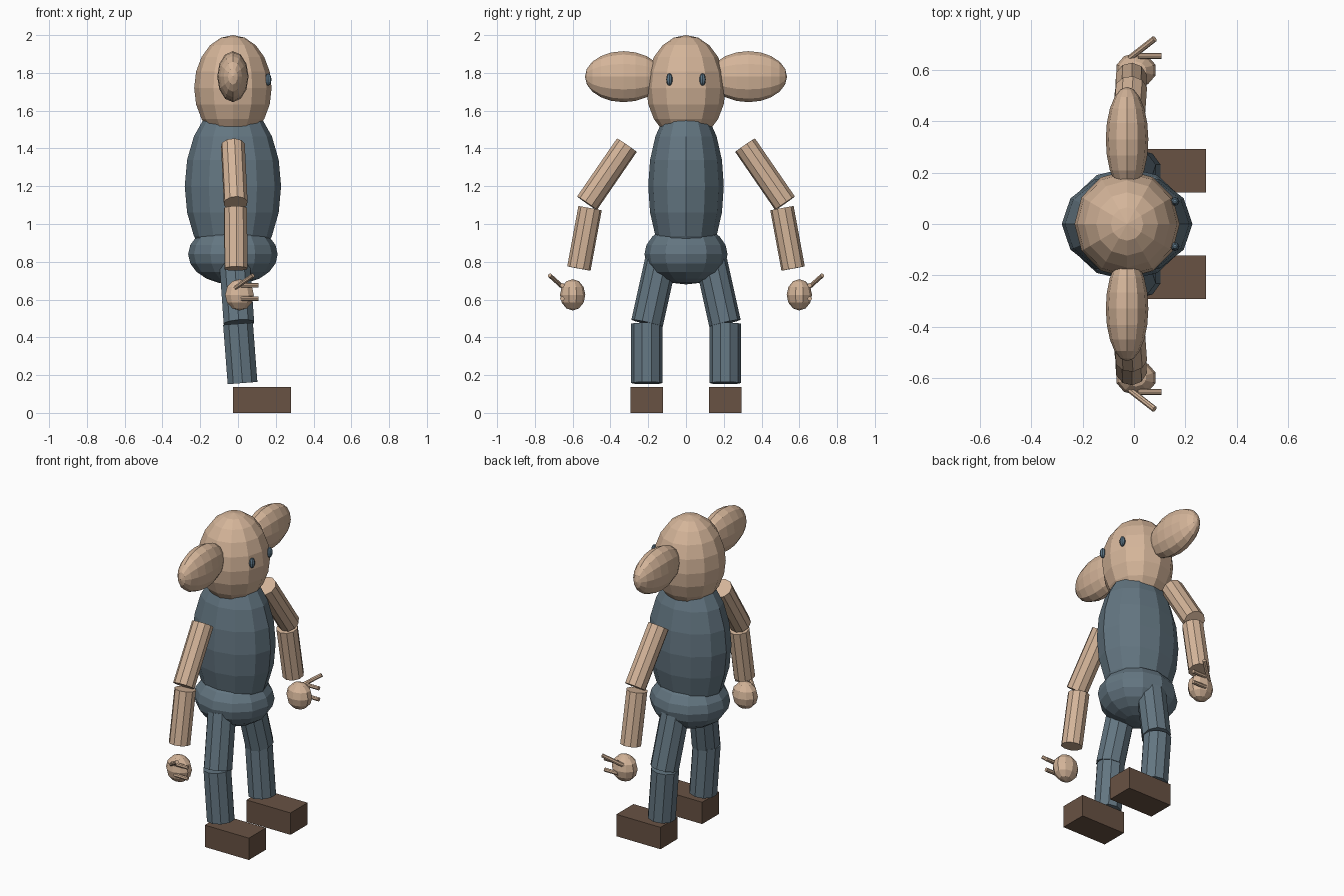
import bpy, math
from mathutils import Vector

if "Cube" in bpy.data.objects:
    bpy.data.objects.remove(bpy.data.objects["Cube"])


def material(name, color):
    m = bpy.data.materials.new(name)
    m.diffuse_color = (*color, 1)
    m.use_nodes = True
    m.node_tree.nodes["Principled BSDF"].inputs["Base Color"].default_value = m.diffuse_color
    return m


SKIN = material("skin", (0.66, 0.46, 0.32))
CLOTH = material("blue grey cloth", (0.125, 0.18, 0.22))
LEATHER = material("brown leather", (0.14, 0.085, 0.057))
EYE = material("eye blue", (0.11, 0.18, 0.24))


def finish(name, mat):
    ob = bpy.context.object
    ob.name = name
    ob.data.materials.append(mat)
    return ob


def ellipsoid(name, center, radii, mat, segments=12, rings=10, pole_y=False):
    bpy.ops.mesh.primitive_uv_sphere_add(segments=segments, ring_count=rings, radius=1)
    ob = finish(name, mat)
    if pole_y:  # turn the poles to point sideways
        for v in ob.data.vertices:
            v.co = (v.co.x, v.co.z, -v.co.y)
    ob.location, ob.scale = center, radii
    return ob


def rod(name, start, end, radius, mat, sides=10):
    a, b = Vector(start), Vector(end)
    d = b - a
    bpy.ops.mesh.primitive_cylinder_add(vertices=sides, radius=radius, depth=d.length,
                                        location=(a + b) / 2)
    ob = finish(name, mat)
    ob.rotation_mode = 'QUATERNION'
    ob.rotation_quaternion = Vector((0, 0, 1)).rotation_difference(d)
    return ob


# Central body, facing +x
CX = -0.027
ellipsoid("head", (CX, 0, 1.72), (0.205, 0.21, 0.28), SKIN)
ellipsoid("torso", (CX, 0, 1.2), (0.255, 0.2, 0.45), CLOTH)
ellipsoid("pelvis", (CX, 0, 0.84), (0.237, 0.22, 0.16), CLOTH)

for side, s in (("left", 1), ("right", -1)):
    # Face
    ellipsoid(side + "_ear", (CX, s * 0.33, 1.78), (0.083, 0.205, 0.135), SKIN, pole_y=True)
    ellipsoid(side + "_eye", (0.16, s * 0.088, 1.765), (0.017, 0.017, 0.033), EYE, 8, 6)

    # Arm
    rod(side + "_upper_arm", (-0.027, s * 0.313, 1.417), (-0.012, s * 0.524, 1.11), 0.064, SKIN)
    rod(side + "_forearm", (-0.013, s * 0.508, 1.084), (-0.011, s * 0.567, 0.764), 0.063, SKIN)

    # Hand with two fingers and a thumb
    ellipsoid(side + "_hand", (0.008, s * 0.6, 0.625), (0.08, 0.067, 0.083), SKIN, 10, 6)
    rod(side + "_thumb", (-0.015, s * 0.648, 0.662), (0.08, s * 0.722, 0.728), 0.012, SKIN, 8)
    for i, z in enumerate((0.605, 0.675)):
        rod(f"{side}_finger_{i + 1}", (0.015, s * 0.655, z), (0.108, s * 0.655, z),
            0.012, SKIN, 8)

    # Leg
    rod(side + "_thigh", (-0.018, s * 0.134, 0.8), (0.005, s * 0.206, 0.475), 0.085, CLOTH)
    rod(side + "_shin", (0.0, s * 0.207, 0.472), (0.024, s * 0.207, 0.158), 0.083, CLOTH)

    # Boxy shoe
    bpy.ops.mesh.primitive_cube_add(size=1, location=(0.127, s * 0.208, 0.069))
    finish(side + "_shoe", LEATHER).scale = (0.308, 0.17, 0.138)
